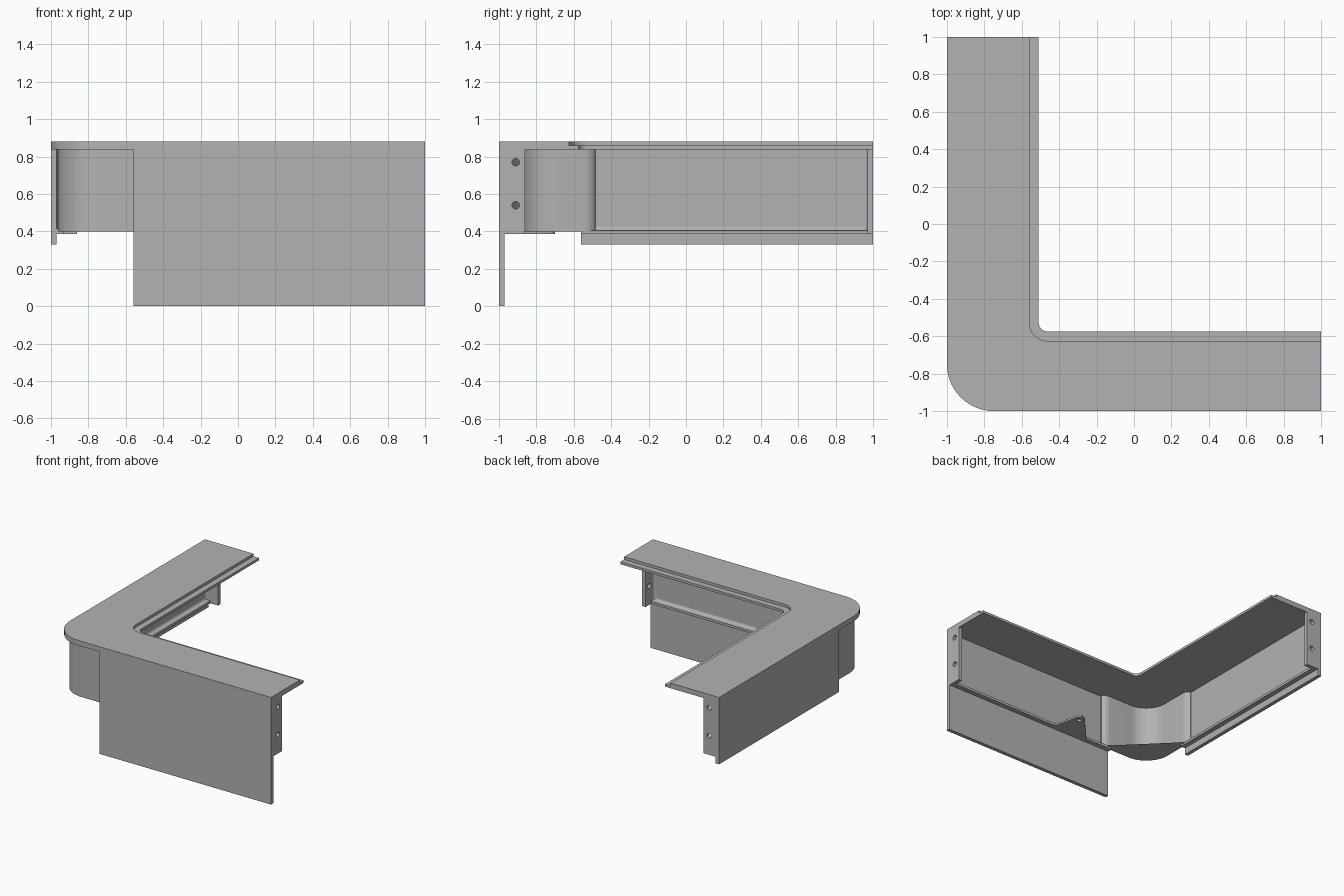
import bpy, bmesh
from math import cos, sin, pi

if "Cube" in bpy.data.objects:
    bpy.data.objects.remove(bpy.data.objects["Cube"], do_unlink=True)

grey = bpy.data.materials.new("plain grey")
grey.use_nodes = True
colour = (0.45, 0.45, 0.45, 1)
grey.diffuse_color = colour
grey.node_tree.nodes["Principled BSDF"].inputs["Base Color"].default_value = colour

# Heights shared by the parts
TOP, STEP, UNDER = 0.88, 0.858, 0.838
SHELF, SHELF_LOW = 0.405, 0.385
WALL = -0.97      # inner face of the outer panels
INNER = -0.93     # inner face of the corner shell


def loft(name, rings):
    """Solid through matching closed loops, capped at both ends."""
    bm = bmesh.new()
    loops = [[bm.verts.new(p) for p in ring] for ring in rings]
    n = len(loops[0])
    for a, b in zip(loops, loops[1:]):
        for i in range(n):
            j = (i + 1) % n
            bm.faces.new((a[i], a[j], b[j], b[i]))
    bm.faces.new(loops[0])
    bm.faces.new(loops[-1])
    bmesh.ops.recalc_face_normals(bm, faces=bm.faces)
    mesh = bpy.data.meshes.new(name)
    bm.to_mesh(mesh)
    bm.free()
    obj = bpy.data.objects.new(name, mesh)
    bpy.context.collection.objects.link(obj)
    mesh.materials.append(grey)
    return obj


def upright(name, outline, low, high):
    return loft(name, [[(x, y, z) for x, y in outline] for z in (low, high)])


def box(x0, x1, y0, y1):
    return [(x0, y0), (x1, y0), (x1, y1), (x0, y1)]


def arc(cx, cy, r, start, end, steps=14):
    return [(cx + r * cos(start + (end - start) * i / steps),
             cy + r * sin(start + (end - start) * i / steps)) for i in range(steps + 1)]


def drill(obj, centre, axis, radius=0.02):
    """Through hole along the given axis."""
    order = {"x": (2, 0, 1), "y": (0, 2, 1), "z": (0, 1, 2)}[axis]
    rings = []
    for depth in (-0.05, 0.05):
        ring = []
        for a, b in arc(0, 0, radius, 0, 2 * pi, 20)[:-1]:
            p = (a, b, depth)
            ring.append(tuple(centre[k] + p[order[k]] for k in range(3)))
        rings.append(ring)
    cutter = loft("hole_cutter", rings)
    cutter.hide_render = True
    cutter.hide_viewport = True
    cutter.display_type = "WIRE"
    mod = obj.modifiers.new("hole", "BOOLEAN")
    mod.operation, mod.solver, mod.object = "DIFFERENCE", "EXACT", cutter


# Stepped L-shaped top with a rounded outer corner
def top_outline(x_in, y_in, r):
    return ([(1, y_in), (1, -1)][::-1] + arc(x_in + r, y_in + r, r, 1.5 * pi, pi)
            + [(x_in, 1), (-1, 1)] + arc(-0.75, -0.75, 0.25, pi, 1.5 * pi))


lip = top_outline(-0.51, -0.575, 0.05)
deck = top_outline(-0.56, -0.625, 0.10)
parts = [loft("top_slab", [[(x, y, z) for x, y in outline] for outline, z in
                           ((lip, UNDER), (lip, STEP), (deck, STEP), (deck, TOP))])]

# Inset corner shell, blending into the panels at both ends
R_OUT, R_IN = 0.21, 0.18
shell = ([(-0.96, -0.48)] + arc(-0.75, -0.75, R_OUT, pi, 1.5 * pi) + [(-0.48, -0.96), (-0.48, WALL + 0.005)]
         + [(-0.50, INNER - 0.015), (-0.52, INNER - 0.003), (-0.54, INNER)]
         + arc(-0.75, -0.75, R_IN, 1.5 * pi, pi)
         + [(INNER, -0.54), (INNER - 0.003, -0.52), (INNER - 0.015, -0.50), (WALL + 0.005, -0.48)])
parts.append(upright("corner_shell", shell, 0.40, UNDER))


# Each leg: u runs along it, v across it from the outside
def leg(side, swap, panel_low):
    def place(u, v, z):
        return (v, u, z) if swap else (u, v, z)

    def plate(name, outline, low, high):
        return loft(side + name, [[place(u, v, z) for u, v in outline] for z in (low, high)])

    made = [plate("_panel", box(-0.56, 1, -1, WALL), panel_low, UNDER)]

    # Ledge with a rounded inside corner, swept along the panel
    r = 0.02
    section = ([(WALL, SHELF_LOW), (INNER, SHELF_LOW), (INNER, SHELF)]
               + arc(WALL + r, SHELF + r, r, 1.5 * pi, pi, 6))
    made.append(loft(side + "_ledge", [[place(u, v, z) for v, z in section] for u in (-0.56, 0.98)]))

    # End flange with two bolt holes
    flange = plate("_end_flange", box(0.97, 1, WALL, -0.86), SHELF_LOW, UNDER)
    for z in (0.54, 0.77):
        drill(flange, place(0.985, -0.91, z), "y" if swap else "x")
    made.append(flange)

    # Fillet between flange and panel
    fillet = [(0.97, WALL)] + arc(0.97 - r, WALL + r, r, 0, -pi / 2, 6)
    made.append(plate("_flange_fillet", fillet, SHELF, UNDER))
    return made


parts += leg("front", False, 0.0)
parts += leg("side", True, 0.33)

# Mounting tab on the front ledge
tab = upright("mounting_tab", [(0.0, -0.95), (-0.33, -0.95), (-0.11, -0.71), (-0.09, -0.70),
                               (-0.07, -0.70), (-0.05, -0.72)], SHELF_LOW, 0.40)
drill(tab, (-0.09, -0.75, 0.39), "z", 0.018)
parts.append(tab)

# Smooth the curved faces only
bpy.ops.object.select_all(action="DESELECT")
for obj in parts:
    obj.select_set(True)
bpy.context.view_layer.objects.active = parts[0]
bpy.ops.object.shade_smooth_by_angle(angle=pi / 6)
